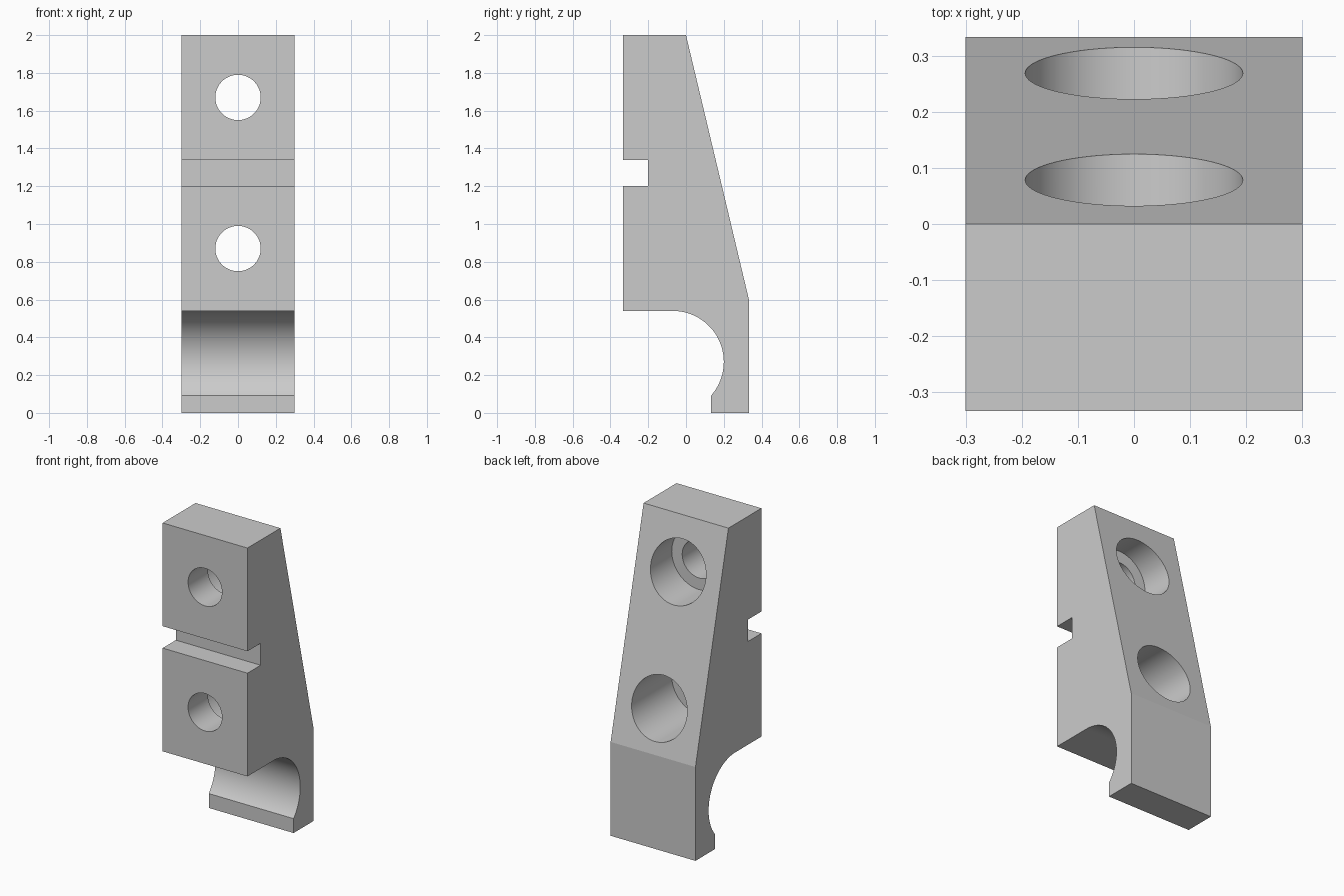
import bpy, bmesh, math
from mathutils import Matrix

if "Cube" in bpy.data.objects:
    bpy.data.objects.remove(bpy.data.objects["Cube"], do_unlink=True)

HALF_WIDTH, FRONT, BACK = 0.3, -0.333, 0.333
BORE_FLOOR = -0.133

grey = bpy.data.materials.new("plain grey")
grey.use_nodes = True
colour = (0.6, 0.6, 0.6, 1)
grey.diffuse_color = colour
grey.node_tree.nodes["Principled BSDF"].inputs["Base Color"].default_value = colour


def finish(bm, name):
    bmesh.ops.recalc_face_normals(bm, faces=bm.faces)
    mesh = bpy.data.meshes.new(name)
    bm.to_mesh(mesh)
    bm.free()
    mesh.materials.append(grey)
    obj = bpy.data.objects.new(name, mesh)
    bpy.context.collection.objects.link(obj)
    return obj


def cylinder_along_y(name, radius, y0, y1, z):
    bm = bmesh.new()
    place = Matrix.Translation((0, (y0 + y1) / 2, z)) @ Matrix.Rotation(math.pi / 2, 4, "X")
    bmesh.ops.create_cone(bm, cap_ends=True, segments=72, radius1=radius,
                          radius2=radius, depth=y1 - y0, matrix=place)
    obj = finish(bm, name)
    obj.hide_render = True
    return obj


# Side profile (y, z): tapered back, hooked foot, round relief, front slot
cy, cz, r = -0.07, 0.27, 0.27
lip = 0.133
start = -math.acos((lip - cy) / r)
steps = 48
arc = [(cy + r * math.cos(a), cz + r * math.sin(a))
       for a in (start + (math.pi / 2 - start) * i / steps for i in range(steps + 1))]
profile = [(FRONT, 2), (0, 2), (BACK, 0.6), (BACK, 0), (lip, 0)] + arc + [
    (FRONT, 0.54), (FRONT, 1.2), (-0.2, 1.2), (-0.2, 1.34), (FRONT, 1.34)]

# Jaw body: the profile extruded across the width
bm = bmesh.new()
side = bm.faces.new([bm.verts.new((-HALF_WIDTH, y, z)) for y, z in profile])
extruded = bmesh.ops.extrude_face_region(bm, geom=[side])["geom"]
bmesh.ops.translate(bm, vec=(2 * HALF_WIDTH, 0, 0),
                    verts=[v for v in extruded if isinstance(v, bmesh.types.BMVert)])
body = finish(bm, "jaw_body")

# Two bolt holes, each counterbored from the sloping back
cutters = []
for label, z in (("upper", 1.67), ("lower", 0.87)):
    cutters.append(cylinder_along_y(label + "_bolt_hole", 0.12, -0.6, 0.5, z))
    cutters.append(cylinder_along_y(label + "_counterbore", 0.194, BORE_FLOOR, 0.6, z))

bpy.context.view_layer.objects.active = body
for cutter in cutters:
    mod = body.modifiers.new(cutter.name, "BOOLEAN")
    mod.operation, mod.solver, mod.object = "DIFFERENCE", "EXACT", cutter
    bpy.ops.object.modifier_apply(modifier=mod.name)
for cutter in cutters:
    bpy.data.objects.remove(cutter, do_unlink=True)

# Smooth the curved walls, keep the broad planes flat
bpy.ops.object.select_all(action="DESELECT")
body.select_set(True)
bpy.ops.object.shade_smooth_by_angle(angle=math.radians(30))
for face in body.data.polygons:
    if face.area > 0.03:
        face.use_smooth = False
